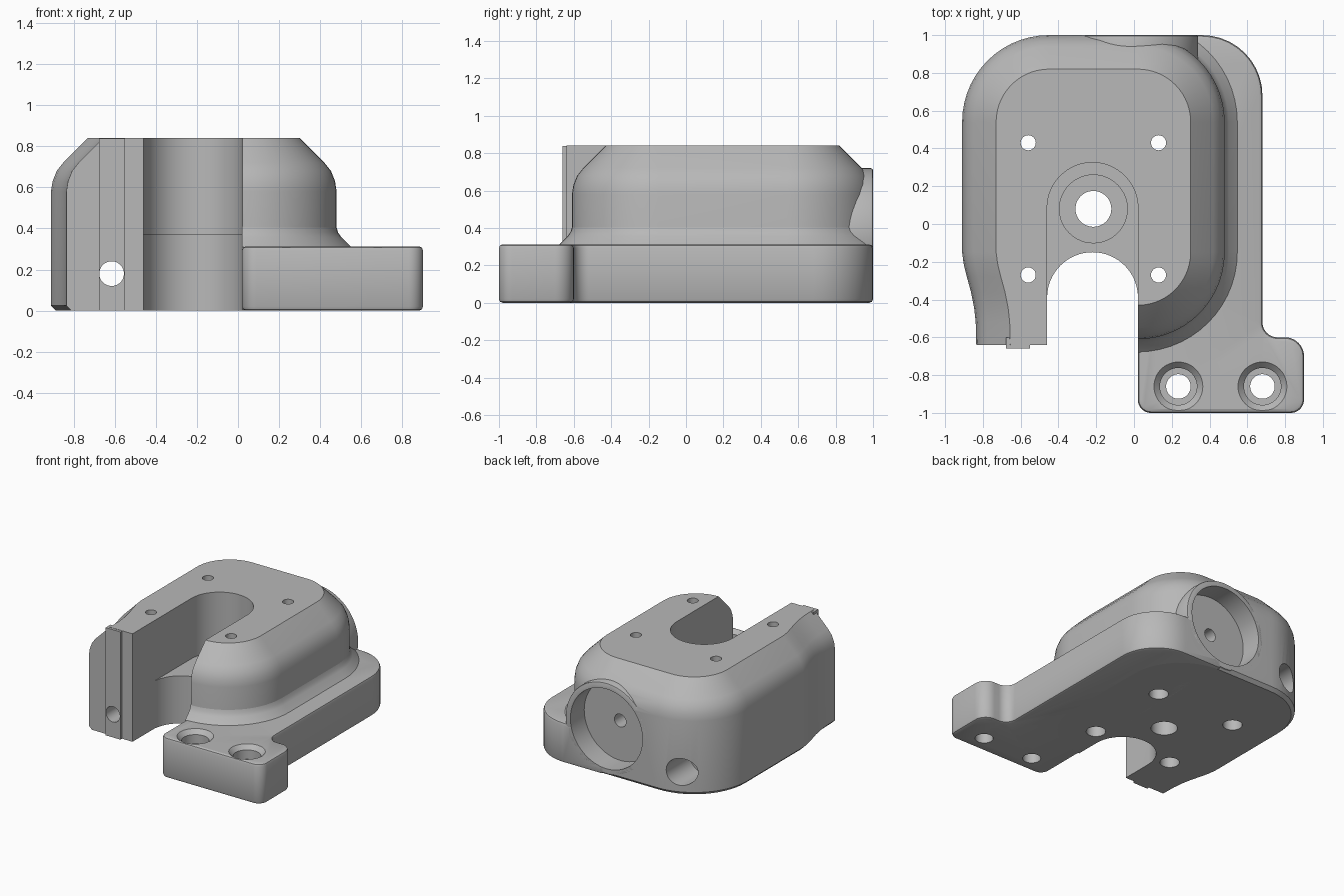
import bpy, bmesh, math
from mathutils import Vector, Matrix

if "Cube" in bpy.data.objects:
    bpy.data.objects.remove(bpy.data.objects["Cube"], do_unlink=True)

grey = bpy.data.materials.new("machined grey")
grey.use_nodes = True
GREY = (0.48, 0.48, 0.48, 1)
grey.diffuse_color = GREY
grey.node_tree.nodes["Principled BSDF"].inputs["Base Color"].default_value = GREY


def arc(cx, cy, r, a0, a1, n=14):
    return [(cx + r * math.cos(math.radians(a0 + (a1 - a0) * i / n)),
             cy + r * math.sin(math.radians(a0 + (a1 - a0) * i / n))) for i in range(n + 1)]


def round_corners(corners, n=10):
    """Fillet the right-angled corners (x, y, radius) of a polygon."""
    pts = []
    for i, (x, y, r) in enumerate(corners):
        p = Vector((x, y))
        u = (Vector(corners[i - 1][:2]) - p).normalized()
        v = (Vector(corners[(i + 1) % len(corners)][:2]) - p).normalized()
        if r == 0:
            pts.append((x, y))
            continue
        c = p + (u + v) * r
        for k in range(n + 1):
            t = math.pi / 2 * k / n
            pts.append(tuple(c - v * r * math.cos(t) - u * r * math.sin(t)))
    return pts


def loft(name, rings):
    """Closed solid through a stack of (points, z) rings."""
    bm = bmesh.new()
    loops = [[bm.verts.new((x, y, z)) for x, y in pts] for pts, z in rings]
    n = len(loops[0])
    for a, b in zip(loops, loops[1:]):
        for i in range(n):
            j = (i + 1) % n
            bm.faces.new((a[i], a[j], b[j], b[i]))
    bm.faces.new(loops[0][::-1])
    bm.faces.new(loops[-1])
    bmesh.ops.recalc_face_normals(bm, faces=bm.faces)
    return finish(name, bm)


def finish(name, bm):
    mesh = bpy.data.meshes.new(name)
    bm.to_mesh(mesh)
    bm.free()
    mesh.materials.append(grey)
    ob = bpy.data.objects.new(name, mesh)
    bpy.context.collection.objects.link(ob)
    return ob


def rod(name, start, end, r1, r2=None, seg=48):
    """Cylinder or cone between two points."""
    a, b = Vector(start), Vector(end)
    rot = Vector((0, 0, 1)).rotation_difference(b - a).to_matrix().to_4x4()
    bm = bmesh.new()
    bmesh.ops.create_cone(bm, cap_ends=True, segments=seg, radius1=r1,
                          radius2=r1 if r2 is None else r2, depth=(b - a).length,
                          matrix=Matrix.Translation((a + b) / 2) @ rot)
    return finish(name, bm)


def apply_all(ob):
    bpy.ops.object.select_all(action='DESELECT')
    ob.select_set(True)
    bpy.context.view_layer.objects.active = ob
    for m in list(ob.modifiers):
        bpy.ops.object.modifier_apply(modifier=m.name)


def bevel(ob, width, segments):
    m = ob.modifiers.new("edge", 'BEVEL')
    m.width, m.segments = width, segments
    m.limit_method, m.angle_limit = 'ANGLE', math.radians(60)
    apply_all(ob)


def cut(ob, cutters):
    for c in cutters:
        m = ob.modifiers.new("cut", 'BOOLEAN')
        m.operation, m.solver, m.object = 'DIFFERENCE', 'EXACT', c
    apply_all(ob)


# Housing: outline shrunk by d, stacked along the wall profile
def housing_outline(d):
    r = 0.46 - d
    side = [(-0.91, -0.15), (-0.902, -0.21), (-0.885, -0.28), (-0.863, -0.36),
            (-0.847, -0.44), (-0.838, -0.52), (-0.835, -0.64)]
    return ([(-0.40, -0.64), (-0.10, -0.61 + d)] + arc(0.02, -0.15, r, -90, 0)
            + arc(0.02, 0.54, r, 0, 90) + arc(-0.45, 0.54, r, 90, 180)
            + [(x + d, y) for x, y in side])


wall = [(0.025, 0), (0, 0.025), (0, 0.58), (0.008, 0.63), (0.028, 0.68),
        (0.06, 0.72), (0.18, 0.84)]
housing = loft("housing", [(housing_outline(d), z) for d, z in wall])


# Sloping skirt where the housing meets the plate
def skirt_outline(d):
    pts = arc(0.02, -0.15, 0.46 + d, -90, 0) + arc(0.02, 0.54, 0.46 + d, 0, 90)
    return [(x, min(y, 0.999)) for x, y in pts]


skirt = loft("housing_skirt", [(skirt_outline(d), z) for d, z in
             [(0.07, 0.28), (0.07, 0.31), (0.022, 0.358), (0.007, 0.38), (-0.002, 0.41)]])

# Mounting plate with its foot
plate_pts = round_corners([(0.02, -1, 0.07), (0.90, -1, 0.07), (0.90, -0.60, 0.10),
                           (0.68, -0.60, 0.08), (0.68, 1, 0.32), (0.02, 1, 0)])
plate = loft("mounting_plate", [(plate_pts, 0), (plate_pts, 0.313)])
bevel(plate, 0.02, 2)

# Round boss on the back wall
BX, BZ = -0.015, 0.365
boss = rod("rear_boss", (BX, 0.75, BZ), (BX, 1.0, BZ), 0.355, seg=96)
bevel(boss, 0.012, 2)

# Raised strip on the end of the arm
strip_pts = [(-0.677, -0.66), (-0.55, -0.66), (-0.55, -0.60), (-0.677, -0.60)]
strip = loft("arm_strip", [(strip_pts, 0), (strip_pts, 0.838)])


# Slots: a deep one above the floor, a short one right through
def slot(name, cy, z0, z1):
    pts = [(-0.46, -1.3), (0.021, -1.3)] + arc(-0.2195, cy, 0.2405, 0, 180, 32)
    return loft(name, [(pts, z0), (pts, z1)])


slots = [slot("upper_slot_cutter", 0.085, 0.37, 1.0),
         slot("lower_slot_cutter", -0.39, -0.1, 0.5)]

# Bores of the housing
bores = [rod("center_bore_cutter", (-0.215, 0.08, -0.1), (-0.215, 0.08, 0.6), 0.095),
         rod("center_seat_cutter", (-0.215, 0.08, 0.362), (-0.215, 0.08, 0.6), 0.18)]
for x in (-0.56, 0.13):
    for y in (-0.27, 0.43):
        bores.append(rod("screw_cutter", (x, y, -0.1), (x, y, 1.0), 0.04, seg=24))
        bores.append(rod("screw_head_cutter", (x, y, -0.1), (x, y, 0.25), 0.07, seg=32))

# Long cross bore, back recess and its small central hole
cross = rod("cross_bore_cutter", (-0.615, -0.9, 0.18), (-0.615, 1.2, 0.18), 0.06)
cross_wide = rod("cross_bore_mouth_cutter", (-0.63, 0.70, 0.18), (-0.63, 1.2, 0.18), 0.105)
recess = [rod("recess_cutter", (BX, 0.83, BZ), (BX, 1.2, BZ), 0.31, seg=96),
          rod("recess_hole_cutter", (BX, 0.58, BZ), (BX, 1.1, BZ), 0.05, seg=32)]

# Stepped foot holes
foot = []
for x in (0.235, 0.68):
    for z0, z1, r1, r2 in ((-0.1, 0.5, 0.065, 0.065), (0.21, 0.5, 0.098, 0.098),
                           (0.28, 0.32, 0.098, 0.136)):
        foot.append(rod("foot_hole_cutter", (x, -0.86, z0), (x, -0.86, z1), r1, r2))

cut(housing, slots + bores + [cross, cross_wide] + recess)
cut(skirt, bores[2:] + recess)
cut(plate, bores[2:] + recess + foot)
cut(boss, recess)
cut(strip, [cross])

for c in slots + bores + [cross, cross_wide] + recess + foot:
    bpy.data.objects.remove(c, do_unlink=True)

# Smooth curved walls, sharp machined edges
bpy.ops.object.select_all(action='DESELECT')
for ob in (housing, skirt, plate, boss, strip):
    ob.select_set(True)
bpy.context.view_layer.objects.active = housing
bpy.ops.object.shade_smooth_by_angle(angle=math.radians(28))
